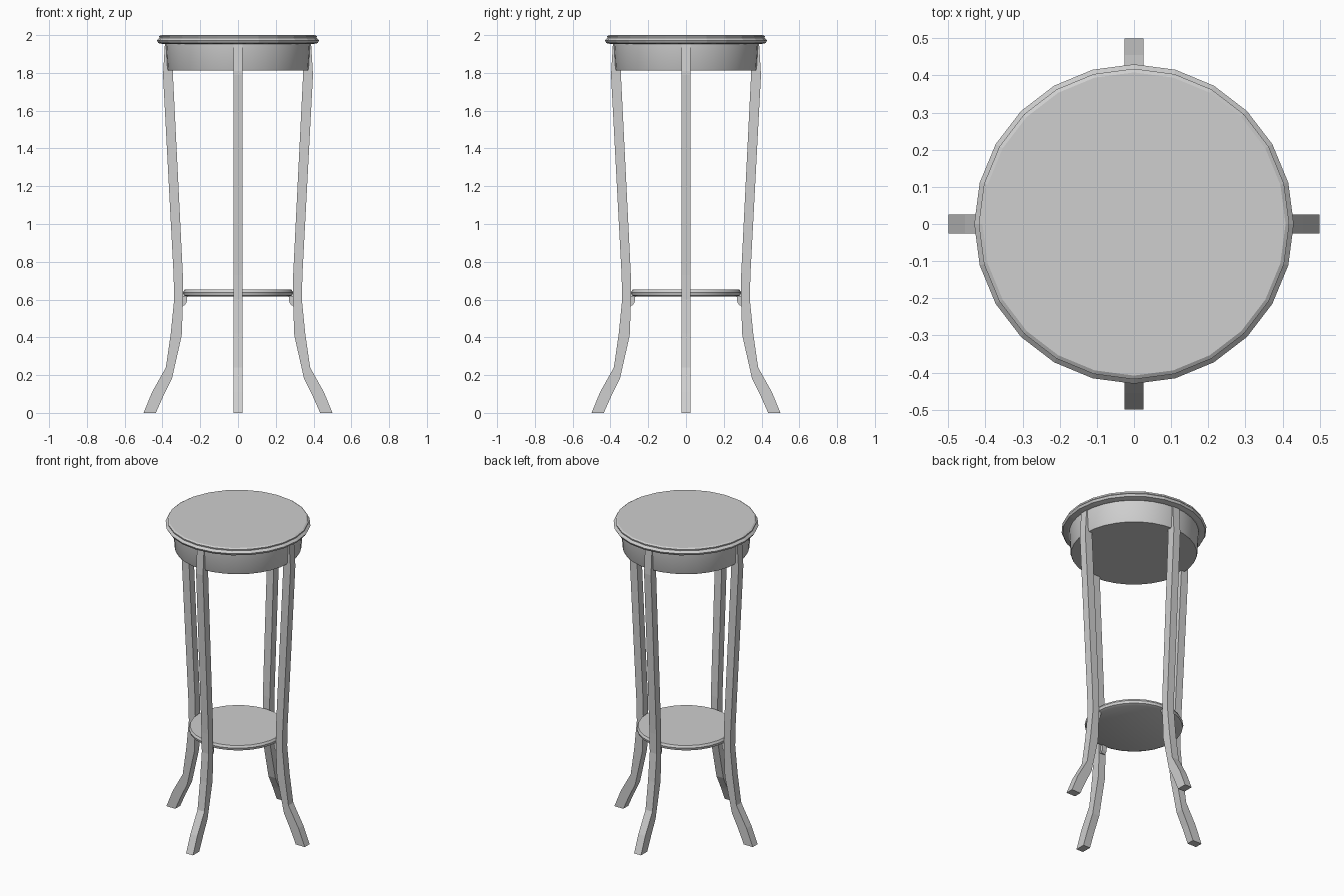
import bpy, bmesh, math
from mathutils import Matrix, Vector

if "Cube" in bpy.data.objects:
    bpy.data.objects.remove(bpy.data.objects["Cube"])

grey = bpy.data.materials.new("plain grey")
grey.diffuse_color = (0.62, 0.62, 0.62, 1)
grey.use_nodes = True
grey.node_tree.nodes["Principled BSDF"].inputs["Base Color"].default_value = grey.diffuse_color


def finish(name, bm, smooth=None):
    bmesh.ops.recalc_face_normals(bm, faces=bm.faces)
    mesh = bpy.data.meshes.new(name)
    bm.to_mesh(mesh)
    bm.free()
    mesh.materials.append(grey)
    obj = bpy.data.objects.new(name, mesh)
    bpy.context.collection.objects.link(obj)
    if smooth:
        bpy.context.view_layer.objects.active = obj
        obj.select_set(True)
        bpy.ops.object.shade_smooth_by_angle(angle=math.radians(smooth))
        obj.select_set(False)
    return obj


def turned(name, profile, sides, smooth=None):
    """Closed round part from (radius, height) points, bottom to top."""
    bm = bmesh.new()
    rings = [[bm.verts.new((r * math.cos(math.tau * i / sides),
                            r * math.sin(math.tau * i / sides), z))
              for i in range(sides)] for r, z in profile]
    for a, b in zip(rings, rings[1:]):
        for i in range(sides):
            j = (i + 1) % sides
            bm.faces.new((a[i], a[j], b[j], b[i]))
    bm.faces.new(rings[0][::-1])
    bm.faces.new(rings[-1])
    return finish(name, bm, smooth)


def strip(name, pairs, half_width, angle):
    """Bar of constant width from (inner, outer, inner z, outer z) stations."""
    bm = bmesh.new()
    w = half_width
    rings = [[bm.verts.new(p) for p in ((xi, -w, zi), (xo, -w, zo),
                                        (xo, w, zo), (xi, w, zi))]
             for xi, xo, zi, zo in pairs]
    for a, b in zip(rings, rings[1:]):
        for i in range(4):
            j = (i + 1) % 4
            bm.faces.new((a[i], a[j], b[j], b[i]))
    bm.faces.new(rings[0][::-1])
    bm.faces.new(rings[-1])
    bm.transform(Matrix.Rotation(angle, 4, 'Z'))
    return finish(name, bm)


# Round top with a faceted moulded rim
turned("table_top", [(0.395, 1.952), (0.422, 1.958), (0.43, 1.972),
                     (0.416, 1.985), (0.418, 1.994), (0.408, 2.0)], 24)

# Apron drum under the top
turned("apron", [(0.372, 1.812), (0.376, 1.82), (0.384, 1.953)], 32, 40)

# Lower shelf with a small moulded edge
turned("lower_shelf", [(0.272, 0.615), (0.288, 0.622), (0.292, 0.638),
                       (0.284, 0.652)], 28, 30)

# Sabre legs and the little brackets that carry the shelf
leg = [(0.435, 0.50, 0.0, 0.0), (0.395, 0.455, 0.09, 0.11),
       (0.35, 0.382, 0.18, 0.24), (0.298, 0.356, 0.41, 0.42),
       (0.291, 0.338, 0.60, 0.60), (0.292, 0.341, 0.73, 0.73),
       (0.345, 0.397, 1.80, 1.79), (0.345, 0.387, 1.955, 1.955)]
bracket = [(0.284, 0.30, 0.568, 0.568), (0.272, 0.30, 0.585, 0.585),
           (0.268, 0.30, 0.618, 0.618)]
for k in range(4):
    a = k * math.pi / 2
    strip(f"leg_{k + 1}", leg, 0.025, a)
    strip(f"shelf_bracket_{k + 1}", bracket, 0.016, a)
